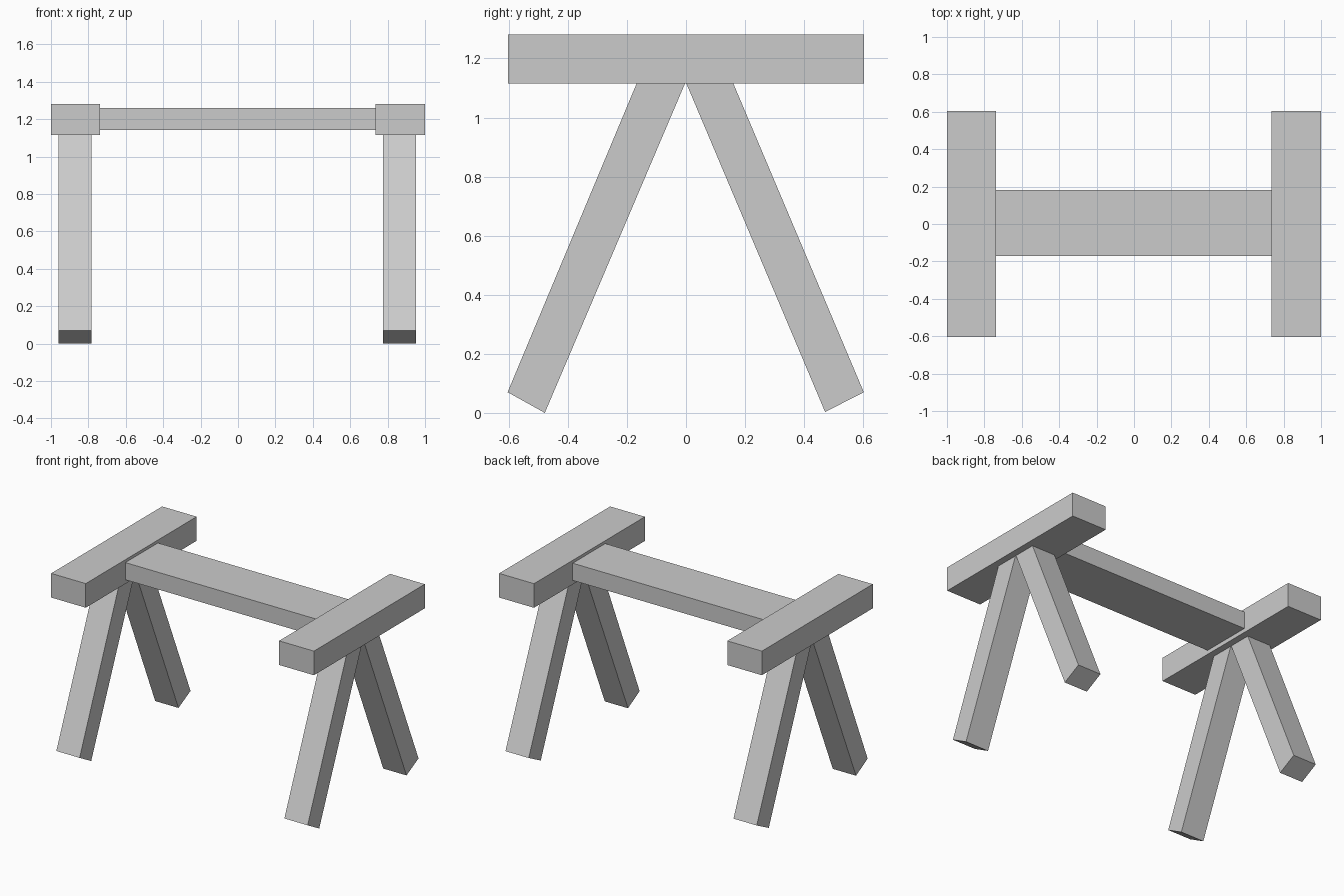
import bpy, bmesh

if "Cube" in bpy.data.objects:
    bpy.data.objects.remove(bpy.data.objects["Cube"])


def box(name, x, y, z):
    """Axis-aligned box from (min, max) ranges."""
    bpy.ops.mesh.primitive_cube_add(size=1)
    ob = bpy.context.object
    ob.name = name
    ranges = (x, y, z)
    for v in ob.data.vertices:
        v.co = [r[1] if c > 0 else r[0] for c, r in zip(v.co, ranges)]
    return ob


def leg(name, profile, x):
    """Slanted leg: a (y, z) profile extruded along x."""
    bm = bmesh.new()
    face = bm.faces.new([bm.verts.new((x[0], y, z)) for y, z in profile])
    ext = bmesh.ops.extrude_face_region(bm, geom=[face])["geom"]
    moved = [g for g in ext if isinstance(g, bmesh.types.BMVert)]
    bmesh.ops.translate(bm, verts=moved, vec=(x[1] - x[0], 0, 0))
    bmesh.ops.recalc_face_normals(bm, faces=bm.faces)
    mesh = bpy.data.meshes.new(name)
    bm.to_mesh(mesh)
    bm.free()
    ob = bpy.data.objects.new(name, mesh)
    bpy.context.collection.objects.link(ob)
    return ob


# Splayed leg outlines, tops tucked slightly into the cross bars
front = [(-0.478, 0.0), (-0.604, 0.07), (-0.161, 1.13), (0.003, 1.13)]
back = [(0.471, 0.003), (0.602, 0.07), (0.154, 1.13), (-0.005, 1.13)]

# Two end trestles: cross bar with a pair of legs
for side, bar_x, leg_x in (("left", (-1.0, -0.737), (-0.96, -0.783)),
                           ("right", (0.735, 1.0), (0.776, 0.953))):
    box(side + "_cross_bar", bar_x, (-0.603, 0.603), (1.115, 1.281))
    leg(side + "_front_leg", front, leg_x)
    leg(side + "_back_leg", back, leg_x)

# Connecting beam between the trestles
box("connecting_beam", (-0.75, 0.75), (-0.172, 0.182), (1.143, 1.261))
